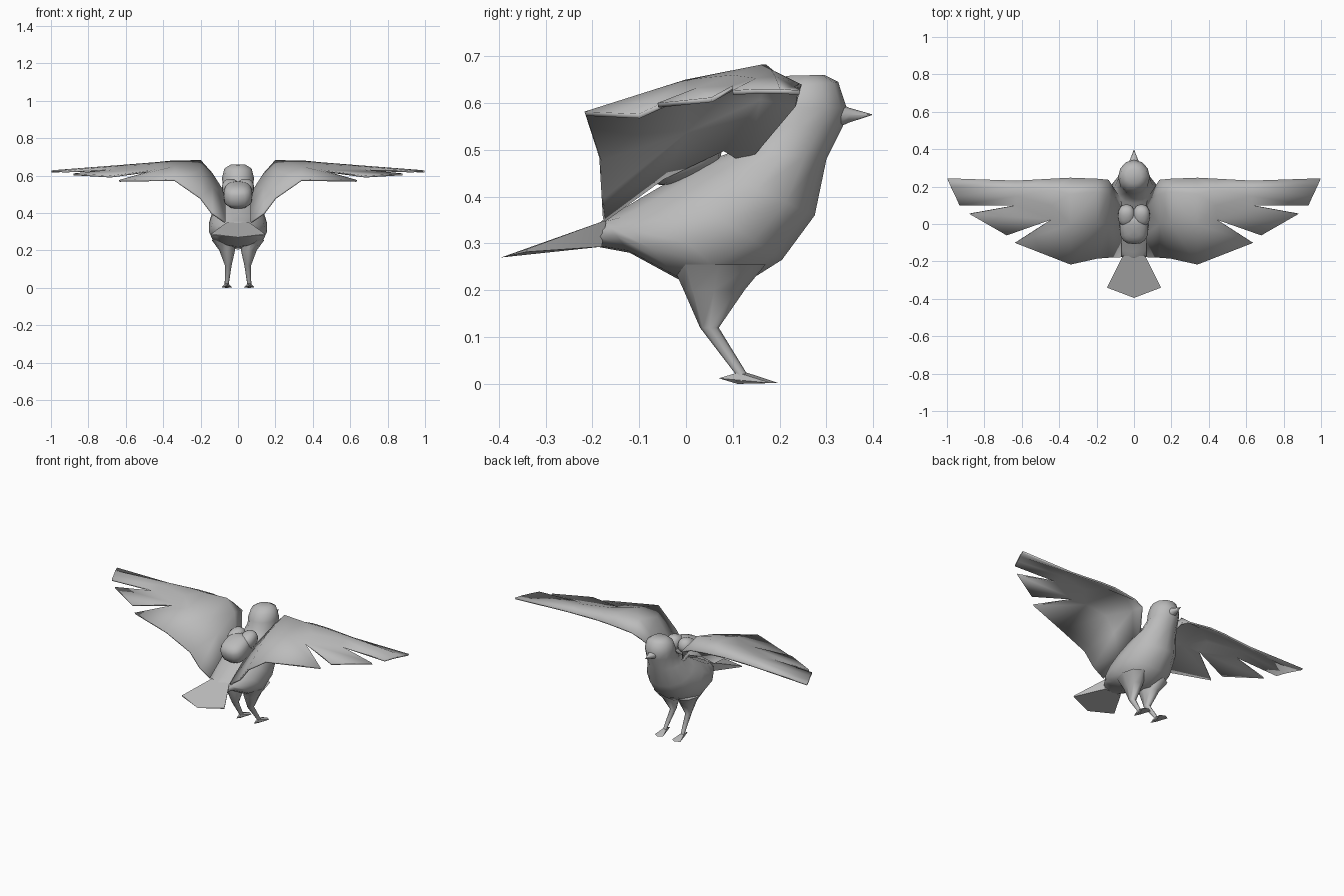
import bpy, bmesh, math
from mathutils import Vector, Matrix

mat = bpy.data.materials.new("plain grey")
mat.diffuse_color = (0.5, 0.5, 0.5, 1)


def finish(bm, name, angle=60):
    bmesh.ops.recalc_face_normals(bm, faces=bm.faces)
    me = bpy.data.meshes.new(name)
    bm.to_mesh(me)
    bm.free()
    ob = bpy.data.objects.new(name, me)
    bpy.context.collection.objects.link(ob)
    me.materials.append(mat)
    bpy.ops.object.select_all(action='DESELECT')
    ob.select_set(True)
    bpy.context.view_layer.objects.active = ob
    bpy.ops.object.shade_smooth_by_angle(angle=math.radians(angle))
    return ob


def loft(name, rings, sides, x0=0.0):
    """Each ring: front point (y, z), back point (y, z), half width, x offset."""
    bm = bmesh.new()
    loops = []
    for fy, fz, by, bz, w, dx in rings:
        f, b = Vector((0, fy, fz)), Vector((0, by, bz))
        c, h = (f + b) / 2, (f - b) / 2
        loop = []
        for i in range(sides):
            a = 2 * math.pi * i / sides
            p = c + h * math.cos(a)
            p.x = x0 + dx + w * math.sin(a)
            loop.append(bm.verts.new(p))
        loops.append(loop)
    for p, q in zip(loops, loops[1:]):
        for i in range(sides):
            j = (i + 1) % sides
            bm.faces.new((p[i], p[j], q[j], q[i]))
    bm.faces.new(loops[0])
    bm.faces.new(loops[-1])
    return finish(bm, name)


def hull(name, pts):
    bm = bmesh.new()
    for p in pts:
        bm.verts.new(p)
    bmesh.ops.convex_hull(bm, input=bm.verts[:])
    return finish(bm, name, 40)


# body and head in one smooth loft from crown to rump
loft("body", [
    (0.295, 0.66, 0.215, 0.658, 0.04, 0),
    (0.325, 0.645, 0.18, 0.63, 0.073, 0),
    (0.343, 0.59, 0.16, 0.59, 0.085, 0),
    (0.335, 0.55, 0.15, 0.55, 0.083, 0),
    (0.300, 0.48, 0.11, 0.50, 0.10, 0),
    (0.275, 0.36, 0.03, 0.47, 0.135, 0),
    (0.205, 0.265, -0.04, 0.43, 0.155, 0),
    (0.11, 0.205, -0.10, 0.395, 0.155, 0),
    (-0.01, 0.22, -0.15, 0.365, 0.125, 0),
    (-0.12, 0.28, -0.175, 0.352, 0.085, 0),
    (-0.19, 0.293, -0.195, 0.335, 0.055, 0)], 12)

# beak
loft("beak", [(0.33, 0.55, 0.33, 0.598, 0.028, 0),
              (0.348, 0.558, 0.348, 0.59, 0.02, 0),
              (0.397, 0.574, 0.397, 0.576, 0.001, 0)], 8)

# fanned tail
hull("tail", [(s * x, y, z) for s in (-1, 1) for x, y, z in (
    (0.06, -0.17, 0.35), (0.055, -0.18, 0.293),
    (0.145, -0.34, 0.288), (0.145, -0.34, 0.282), (0, -0.395, 0.27))])

# wing sections: x, then (y, z) from leading edge to trailing edge
SECTIONS = [
    (0.07, (0.13, 0.47), (0.08, 0.50), (-0.05, 0.44), (-0.175, 0.35)),
    (0.14, (0.235, 0.595), (0.16, 0.61), (0.0, 0.54), (-0.178, 0.40)),
    (0.20, (0.24, 0.62), (0.17, 0.678), (0.0, 0.625), (-0.183, 0.48)),
    (0.34, (0.245, 0.635), (0.16, 0.677), (0.0, 0.645), (-0.215, 0.577)),
    (0.44, (0.24, 0.637), (0.18, 0.667), (0.10, 0.655), (0.025, 0.628)),
    (0.63, (0.23, 0.630), (0.19, 0.652), (0.15, 0.648), (0.10, 0.632)),
]


def wing(s, name):
    bm = bmesh.new()

    def V(x, y, z):
        return bm.verts.new((s * x, y, z))
    g = [[V(x, y, z) for y, z in row] for x, *row in SECTIONS]
    for p, q in zip(g, g[1:]):
        for i in range(3):
            # between sections 3 and 4 the trailing quad becomes a feather
            if p is g[3] and i == 2:
                continue
            bm.faces.new((p[i], p[i + 1], q[i + 1], q[i]))
    # outer feather
    tip = [V(0.998, 0.243, 0.622), V(0.98, 0.20, 0.625),
           V(0.955, 0.15, 0.625), V(0.933, 0.10, 0.622)]
    for i in range(3):
        bm.faces.new((g[5][i], g[5][i + 1], tip[i + 1], tip[i]))
    # middle feather
    bm.faces.new((g[4][3], g[5][3], V(0.88, 0.055, 0.607), V(0.68, -0.06, 0.595)))
    # inner feather
    end = V(0.635, -0.10, 0.572)
    bm.faces.new((g[3][2], g[4][2], g[4][3]))
    bm.faces.new((g[3][2], g[4][3], end, g[3][3]))
    ob = finish(bm, name)
    m = ob.modifiers.new("thickness", 'SOLIDIFY')
    m.thickness = 0.01
    m.offset = 0


for s, side in ((-1, "left"), (1, "right")):
    wing(s, side + "_wing")
    # thigh and shin
    loft(side + "_leg", [
        (0.17, 0.255, -0.03, 0.255, 0.065, s * 0.075),
        (0.125, 0.20, -0.005, 0.20, 0.042, s * 0.058),
        (0.07, 0.12, 0.03, 0.12, 0.018, s * 0.052),
        (0.13, 0.022, 0.105, 0.022, 0.011, s * 0.06),
        (0.135, 0.005, 0.105, 0.005, 0.012, s * 0.06)], 8)
    # foot
    c = s * 0.06
    hull(side + "_foot", [
        (c, 0.07, 0.012), (c - 0.008, 0.11, 0.024), (c + 0.008, 0.11, 0.024),
        (c, 0.13, 0.024), (c - 0.028, 0.18, 0.002), (c + 0.028, 0.18, 0.002),
        (c, 0.197, 0.002), (c, 0.11, 0.0)])


# rounded pack carried on the back
def ball(name, loc, size, power=1.0, tilt=0.0):
    bm = bmesh.new()
    bmesh.ops.create_uvsphere(bm, u_segments=16, v_segments=10, radius=1)
    for v in bm.verts:
        v.co = Vector([math.copysign(abs(k) ** power, k) * r
                       for k, r in zip(v.co, size)])
    bm.transform(Matrix.Translation(loc) @ Matrix.Rotation(tilt, 4, 'X'))
    return finish(bm, name)


ball("pack", (0, -0.015, 0.497), (0.078, 0.092, 0.064), 0.75, math.radians(20))
# heart shaped flap over the top of the pack
for s, side in ((-1, "left"), (1, "right")):
    ball(side + "_pack_flap", (s * 0.04, 0.045, 0.535), (0.046, 0.06, 0.045), 0.85,
         math.radians(20))
